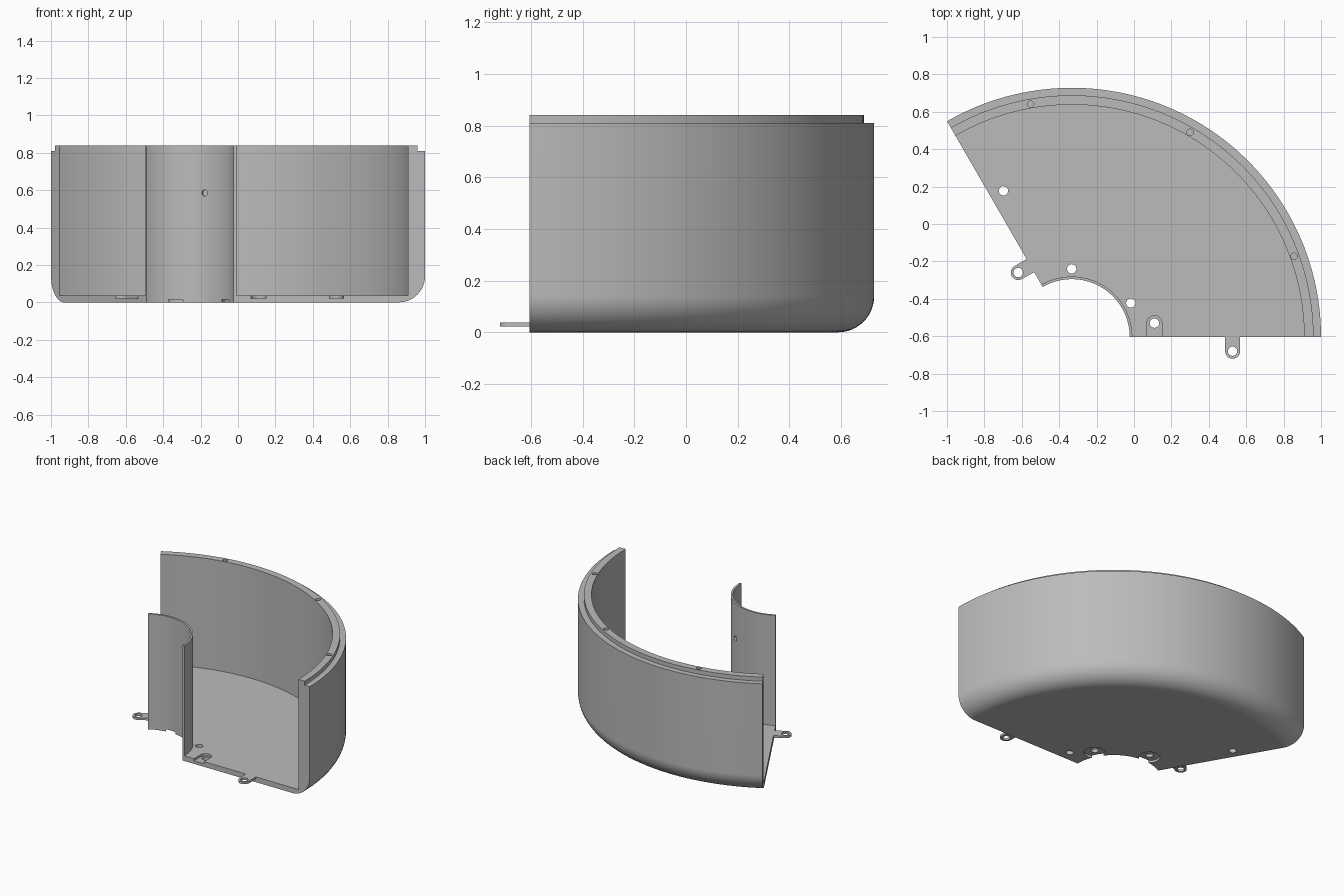
import bpy, bmesh, math
from mathutils import Matrix, Vector

if "Cube" in bpy.data.objects:
    bpy.data.objects.remove(bpy.data.objects["Cube"])

# Main dimensions: a 120 degree sector about a vertical axis
AXIS = Vector((-0.333, -0.605, 0))
SWEEP = math.radians(120)
R_IN, R_LINER, R_WALL, R_STEP, R_OUT = 0.31, 0.324, 1.243, 1.293, 1.333
FLOOR, LEDGE, TOP, FILLET = 0.038, 0.81, 0.84, 0.14
LUG_Z, LUG_R, LUG_OUT, HOLE_R = 0.022, 0.04, 0.075, 0.025
LUG_NEAR, LUG_FAR = 0.442, 0.86

grey = bpy.data.materials.new("plain grey")
grey.use_nodes = True
grey.diffuse_color = (0.5, 0.5, 0.5, 1)
grey.node_tree.nodes["Principled BSDF"].inputs["Base Color"].default_value = (0.5, 0.5, 0.5, 1)


def make_object(name, bm):
    bmesh.ops.recalc_face_normals(bm, faces=bm.faces)
    mesh = bpy.data.meshes.new(name)
    bm.to_mesh(mesh)
    bm.free()
    mesh.materials.append(grey)
    obj = bpy.data.objects.new(name, mesh)
    bpy.context.collection.objects.link(obj)
    return obj


def place(angle):
    return Matrix.Translation(AXIS) @ Matrix.Rotation(angle, 4, "Z")


def cylinder(name, matrix, radius, depth):
    bm = bmesh.new()
    bmesh.ops.create_cone(bm, cap_ends=True, segments=32, radius1=radius,
                          radius2=radius, depth=depth, matrix=matrix)
    return make_object(name, bm)


def upright(angle, r, side, radius, z0, z1):
    """Vertical cylinder at a radius along an angle, shifted sideways."""
    local = Matrix.Translation((r, side, (z0 + z1) / 2))
    return cylinder("hole_cutter", place(angle) @ local, radius, z1 - z0)


def lug(name, angle, r, start, side, z0, z1):
    """Round-ended tongue running sideways from start to its rounded tip."""
    bm = bmesh.new()
    sign = math.copysign(1, side)
    points = [(r + LUG_R, start), (r - LUG_R, start)]
    for i in range(25):
        t = math.pi * (1 - i / 24)
        points.append((r + LUG_R * math.cos(t), side + sign * LUG_R * math.sin(t)))
    face = bm.faces.new([bm.verts.new((x, y, z0)) for x, y in points])
    ext = bmesh.ops.extrude_face_region(bm, geom=[face])["geom"]
    bmesh.ops.translate(bm, vec=(0, 0, z1 - z0),
                        verts=[v for v in ext if isinstance(v, bmesh.types.BMVert)])
    bm.transform(place(angle))
    return make_object(name, bm)


def select_only(obj):
    bpy.ops.object.select_all(action="DESELECT")
    obj.select_set(True)
    bpy.context.view_layer.objects.active = obj


def cut(obj, cutters):
    select_only(obj)
    for cutter in cutters:
        cutter.hide_render = True
        mod = obj.modifiers.new("cut", "BOOLEAN")
        mod.operation, mod.solver, mod.object = "DIFFERENCE", "EXACT", cutter
        bpy.ops.object.modifier_apply(modifier=mod.name)
        bpy.data.objects.remove(cutter)


def finish(obj):
    select_only(obj)
    bpy.ops.object.shade_smooth_by_angle(angle=math.radians(30))
    mod = obj.modifiers.new("even_shading", "WEIGHTED_NORMAL")
    mod.keep_sharp = True


# Housing: trough profile with rounded outer corner and stepped rim, swept round
profile = [(R_IN, 0)]
for i in range(13):
    t = math.pi / 2 * i / 12
    profile.append((R_OUT - FILLET + FILLET * math.sin(t), FILLET - FILLET * math.cos(t)))
profile += [(R_OUT, LEDGE), (R_STEP, LEDGE), (R_STEP, TOP), (R_WALL, TOP),
            (R_WALL, FLOOR), (R_LINER, FLOOR), (R_LINER, TOP), (R_IN, TOP)]
bm = bmesh.new()
section = bm.faces.new([bm.verts.new((r, 0, z)) for r, z in profile])
bmesh.ops.spin(bm, geom=[section], cent=(0, 0, 0), axis=(0, 0, 1),
               angle=SWEEP, steps=80, use_duplicate=False)
bm.transform(Matrix.Translation(AXIS))
housing = make_object("sector_housing", bm)

cutters = []
# Open recesses in the floor that receive a neighbour's lugs
for angle, r, inward in ((0, LUG_NEAR, 1), (SWEEP, LUG_FAR, -1)):
    side = inward * LUG_OUT
    cutters.append(lug("recess_cutter", angle, r, -inward * 0.03, side, LUG_Z, 0.08))
    cutters.append(upright(angle, r, side, HOLE_R, -0.05, 0.1))
# Floor screw holes, counterbored from below
for degrees in (30, 90):
    a = math.radians(degrees)
    cutters.append(upright(a, 0.365, 0, 0.07, -0.05, 0.016))
    cutters.append(upright(a, 0.365, 0, HOLE_R, -0.04, 0.1))
# Blind holes in the rim
for degrees in (20, 60, 100):
    cutters.append(upright(math.radians(degrees), 1.265, 0, 0.017, 0.7, 0.9))
# Hole through the middle of the inner wall
sideways = Matrix.Translation((R_IN, 0, 0.585)) @ Matrix.Rotation(math.pi / 2, 4, "Y")
cutters.append(cylinder("hole_cutter", place(SWEEP / 2) @ sideways, 0.017, 0.15))
cut(housing, cutters)
finish(housing)

# Mounting lugs on both cut edges
for name, angle, r, outward in (("left_lug", 0, LUG_FAR, -1), ("right_lug", SWEEP, LUG_NEAR, 1)):
    tab = lug(name, angle, r, 0, outward * LUG_OUT, LUG_Z, FLOOR)
    cut(tab, [upright(angle, r, outward * LUG_OUT, HOLE_R, -0.05, 0.1)])
    finish(tab)
